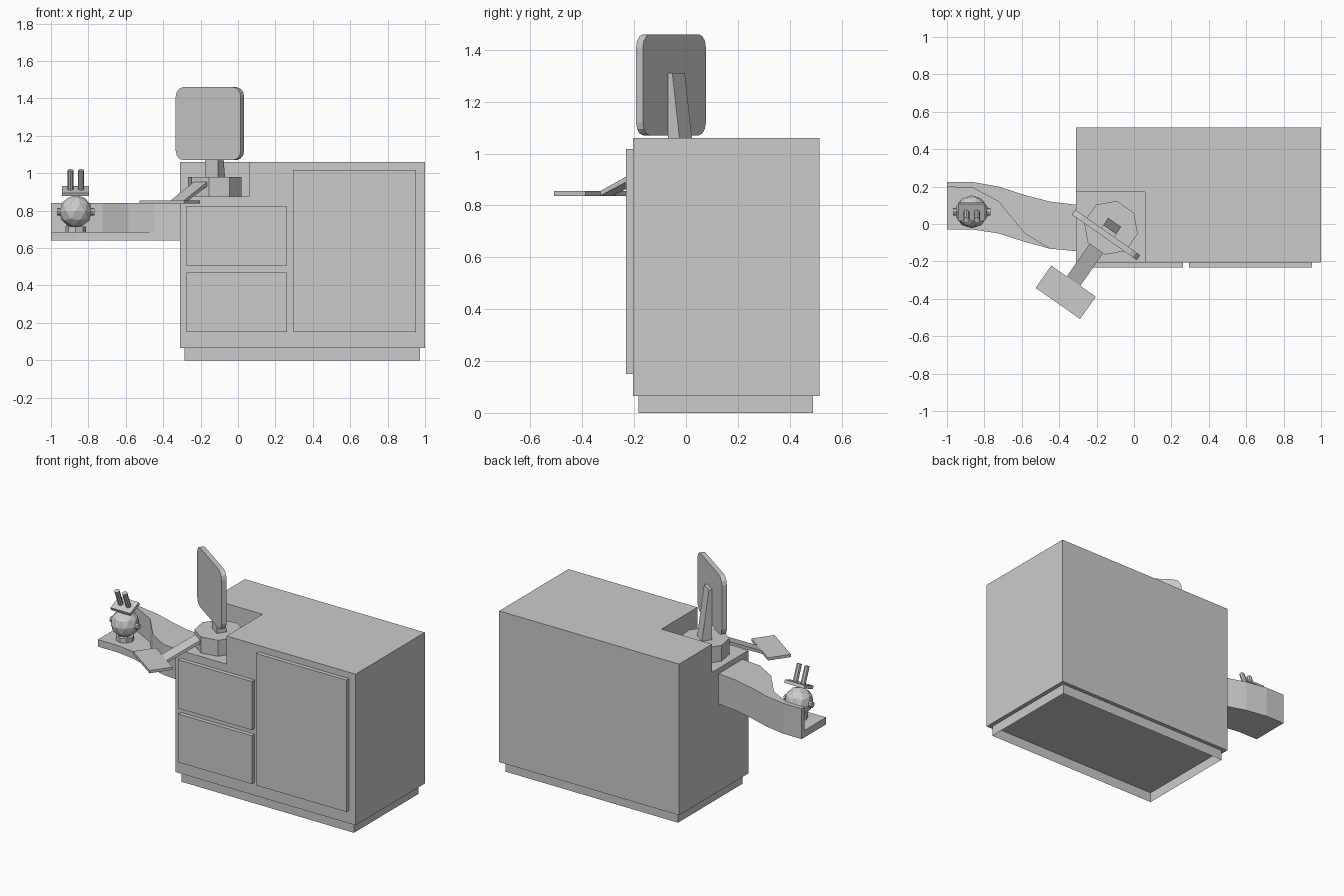
import bpy, bmesh
from math import radians
from mathutils import Matrix, Vector

if "Cube" in bpy.data.objects:
    bpy.data.objects.remove(bpy.data.objects["Cube"])


def finish(name, bm, matrix=None):
    bmesh.ops.recalc_face_normals(bm, faces=bm.faces)
    me = bpy.data.meshes.new(name)
    bm.to_mesh(me)
    bm.free()
    ob = bpy.data.objects.new(name, me)
    bpy.context.collection.objects.link(ob)
    if matrix:
        ob.matrix_world = matrix
    return ob


def extrude(name, pts, offset, matrix=None, caps=True):
    """Sweep a closed 3D outline along an offset vector."""
    bm = bmesh.new()
    a = [bm.verts.new(p) for p in pts]
    b = [bm.verts.new(Vector(p) + Vector(offset)) for p in pts]
    n = len(pts)
    for i in range(n):
        j = (i + 1) % n
        bm.faces.new((a[i], a[j], b[j], b[i]))
    if caps:
        bm.faces.new(a[::-1])
        bm.faces.new(b)
    return finish(name, bm, matrix)


def box(name, x, y, z, matrix=None, caps=True):
    pts = [(x[0], y[0], z[0]), (x[1], y[0], z[0]), (x[1], y[1], z[0]), (x[0], y[1], z[0])]
    return extrude(name, pts, (0, 0, z[1] - z[0]), matrix, caps)


def cylinder(name, r, depth, sides, matrix):
    bm = bmesh.new()
    bmesh.ops.create_cone(bm, cap_ends=True, segments=sides, radius1=r, radius2=r, depth=depth)
    return finish(name, bm, matrix)


def at(x, y, z):
    return Matrix.Translation((x, y, z))


# Cabinet with a notched front corner, standing on an open plinth
body = box("cabinet_body", (-0.31, 1.0), (-0.205, 0.515), (0.065, 1.06))
cutter = box("notch_cutter", (-0.5, 0.06), (-0.4, 0.17), (0.875, 1.3))
cutter.hide_render = True
cutter.hide_viewport = True
cut = body.modifiers.new("notch", 'BOOLEAN')
cut.operation = 'DIFFERENCE'
cut.solver = 'EXACT'
cut.object = cutter
box("plinth", (-0.285, 0.973), (-0.183, 0.49), (0, 0.065), caps=False)

# Drawer and door fronts
for name, x, z in (("upper_drawer", (-0.275, 0.263), (0.505, 0.825)),
                   ("lower_drawer", (-0.275, 0.263), (0.15, 0.468)),
                   ("cabinet_door", (0.295, 0.952), (0.15, 1.018))):
    box(name, x, (-0.232, -0.205), z)

# Curved side counter: low shelf with a raised back
back = [(-1, .225), (-.865, .225), (-.725, .2), (-.585, .155), (-.45, .12), (-.31, .103)]
front = [(-.31, -.145), (-.45, -.132), (-.585, -.095), (-.725, -.05), (-.86, -.03), (-1, -.03)]
inner = [(-.585, -.05), (-.725, .12), (-.86, .193), (-1, .198)]
extrude("counter_shelf", [(x, y, .64) for x, y in back + front], (0, 0, .046))
extrude("counter_back", [(x, y, .686) for x, y in back + front[:2] + inner], (0, 0, .154))

# Terminal, in its own turned frame (local y points to its rear)
T = at(-0.15, -0.058, 0) @ Matrix.Rotation(radians(-35), 4, 'Z')
cylinder("terminal_base", 0.147, 0.105, 8,
         T @ at(0, 0.046, 0.9275) @ Matrix.Rotation(radians(22.5), 4, 'Z'))
extrude("terminal_post", [(-.042, .016, .98), (-.042, .08, .98), (-.042, .036, 1.31),
                          (-.042, .016, 1.31)], (.084, 0, 0), T)
screen = box("screen", (-.212, .212), (-.016, .016), (1.07, 1.46), T)
bm = bmesh.new()
bm.from_mesh(screen.data)
corners = [e for e in bm.edges if abs(e.verts[0].co.y - e.verts[1].co.y) > 0.02]
bmesh.ops.bevel(bm, geom=corners, offset=0.05, segments=3, profile=0.5, affect='EDGES')
bm.to_mesh(screen.data)
bm.free()
extrude("tray_arm", [(-.044, -.085, .955), (-.044, -.303, .855), (-.044, -.303, .837),
                     (-.044, -.085, .932)], (.088, 0, 0), T)
box("tray", (-.145, .145), (-.448, -.302), (.837, .855), T)

# Scanner on the shelf: foot, ball, side pivots, tilted plate with two prongs
cx, cy, cz = -0.868, 0.065, 0.795
cylinder("scanner_foot", 0.055, 0.03, 8, at(cx, cy, 0.7))
bm = bmesh.new()
bmesh.ops.create_icosphere(bm, subdivisions=2, radius=0.088)
finish("scanner_ball", bm, at(cx, cy, cz))
cylinder("scanner_pivot", 0.02, 0.2, 8, at(cx, cy, cz) @ Matrix.Rotation(radians(90), 4, 'Y'))
H = at(cx, cy, 0.905) @ Matrix.Rotation(radians(22), 4, 'X')
box("scanner_plate", (-.072, .072), (-.05, .05), (-.01, .01), H)
for side, x in (("left", -0.028), ("right", 0.028)):
    cylinder(side + "_prong", 0.016, 0.12, 8, H @ at(x, 0, 0.06))
